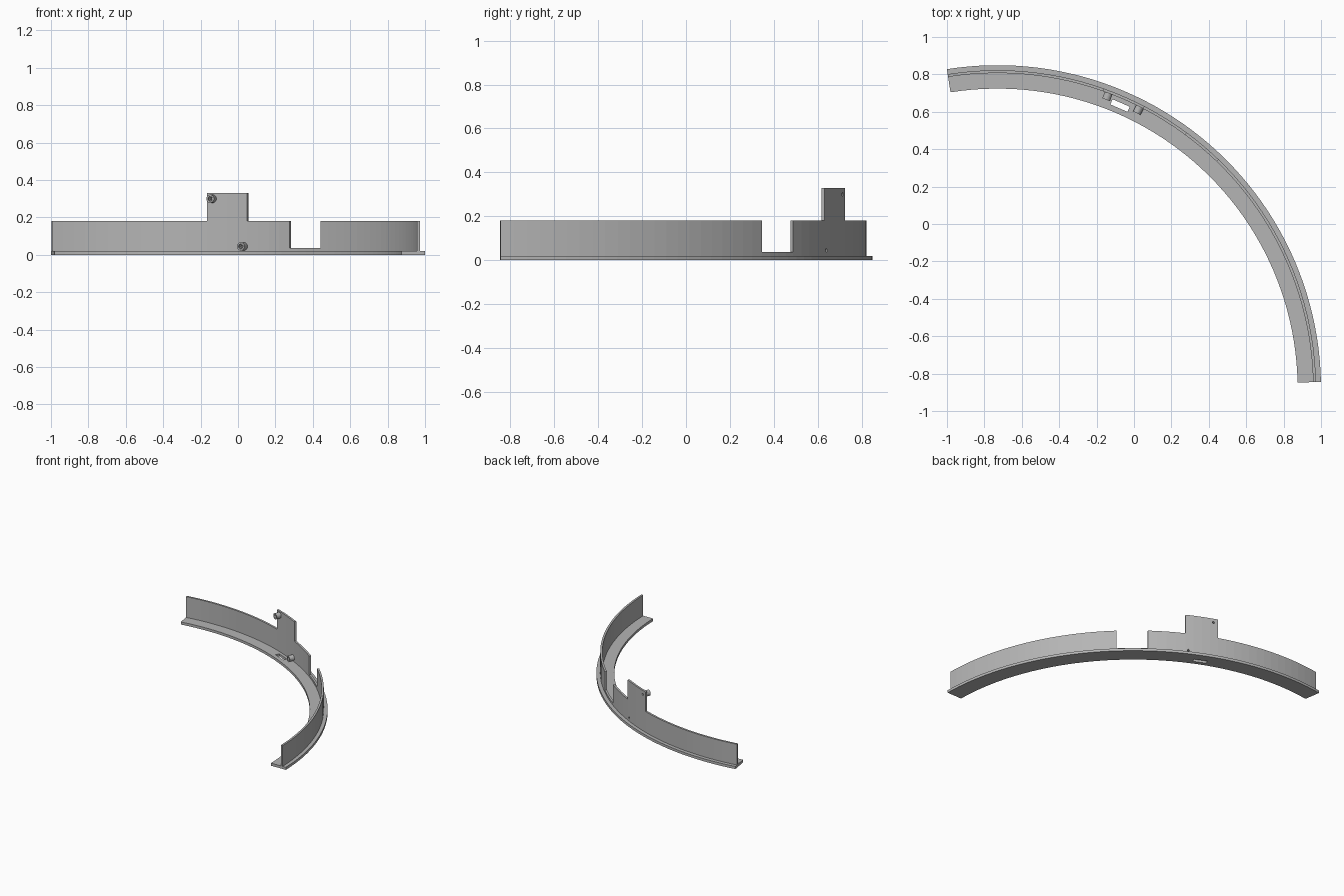
import bpy, bmesh
from math import radians, cos, sin, pi
from mathutils import Matrix, Vector

cube = bpy.data.objects.get("Cube")
if cube:
    bpy.data.objects.remove(cube, do_unlink=True)

CX, CY = -0.73, -0.881            # centre of the arc
A0, A1 = 1.2, 99.0                # angular extent in degrees
R_IN, R_OUT = 1.605, 1.73         # flange radii
W_IN, W_OUT = 1.688, 1.703        # wall radii
NOTCH = (46.1, 53.5)
TAB = (62.5, 70.5)
BASE_Z, NOTCH_Z, WALL_Z, TAB_Z = 0.02, 0.037, 0.18, 0.33

grey = bpy.data.materials.new("plain grey")
grey.use_nodes = True
colour = (0.46, 0.46, 0.46, 1)
grey.diffuse_color = colour
grey.node_tree.nodes["Principled BSDF"].inputs["Base Color"].default_value = colour


def polar(r, a, z):
    return Vector((CX + r * cos(radians(a)), CY + r * sin(radians(a)), z))


def make(name, bm):
    bmesh.ops.remove_doubles(bm, verts=bm.verts, dist=1e-5)
    bmesh.ops.recalc_face_normals(bm, faces=bm.faces)
    mesh = bpy.data.meshes.new(name)
    bm.to_mesh(mesh)
    bm.free()
    mesh.materials.append(grey)
    obj = bpy.data.objects.new(name, mesh)
    bpy.context.collection.objects.link(obj)
    return obj


def arc_steps(stops, step=2.0):
    out = [stops[0]]
    for a, b in zip(stops, stops[1:]):
        n = max(1, round((b - a) / step))
        out += [a + (b - a) * (i + 1) / n for i in range(n)]
    return out


def thicken(bm, move):
    """Extrude the whole sheet and move the new side."""
    res = bmesh.ops.extrude_face_region(bm, geom=bm.faces[:], use_keep_orig=True)
    for v in res["geom"]:
        if isinstance(v, bmesh.types.BMVert):
            move(v)


def radial_frame(r, a, z):
    """Local z points to the arc centre, local x runs along the arc."""
    inward = Vector((-cos(radians(a)), -sin(radians(a)), 0))
    along = Vector((-sin(radians(a)), cos(radians(a)), 0))
    rot = Matrix((along, inward.cross(along), inward)).transposed()
    return Matrix.Translation(polar(r, a, z)) @ rot.to_4x4()


def cut(obj, cutter):
    cutter.hide_render = True
    mod = obj.modifiers.new("cut", "BOOLEAN")
    mod.object, mod.operation, mod.solver = cutter, "DIFFERENCE", "EXACT"
    graph = bpy.context.evaluated_depsgraph_get()
    mesh = bpy.data.meshes.new_from_object(obj.evaluated_get(graph))
    obj.modifiers.clear()
    obj.data = mesh
    bpy.data.objects.remove(cutter, do_unlink=True)


# Flat curved flange
bm = bmesh.new()
steps = arc_steps([A0, A1])
for a, b in zip(steps, steps[1:]):
    bm.faces.new([bm.verts.new(polar(r, t, 0)) for r, t in
                  ((R_IN, a), (R_OUT, a), (R_OUT, b), (R_IN, b))])
bmesh.ops.remove_doubles(bm, verts=bm.verts, dist=1e-5)


def lift(v):
    v.co.z = BASE_Z


thicken(bm, lift)
flange = make("flange", bm)

# Upright wall with a notch and a raised tab
bm = bmesh.new()
steps = arc_steps([A0, *NOTCH, *TAB, A1])
levels = [BASE_Z, NOTCH_Z, WALL_Z, TAB_Z]
for a, b in zip(steps, steps[1:]):
    mid = (a + b) / 2
    top = WALL_Z
    if NOTCH[0] < mid < NOTCH[1]:
        top = NOTCH_Z
    elif TAB[0] < mid < TAB[1]:
        top = TAB_Z
    for lo, hi in zip(levels, levels[1:]):
        if hi <= top:
            bm.faces.new([bm.verts.new(polar(W_IN, t, z)) for t, z in
                          ((a, lo), (b, lo), (b, hi), (a, hi))])
bmesh.ops.remove_doubles(bm, verts=bm.verts, dist=1e-5)


def push_out(v):
    k = W_OUT / W_IN
    v.co.x = CX + (v.co.x - CX) * k
    v.co.y = CY + (v.co.y - CY) * k


thicken(bm, push_out)
wall = make("wall", bm)

# Rectangular slot through the flange
bm = bmesh.new()
bmesh.ops.create_cube(bm, size=1, matrix=radial_frame(1.65, 66.6, 0.01)
                      @ Matrix.Diagonal((0.1, 0.1, 0.03, 1)))
cut(flange, make("slot_cutter", bm))

# Screw bosses on the inner face, each with a counterbored hole through the wall
profile = [(0.008, 0), (0.022, 0), (0.022, 0.037), (0.013, 0.037), (0.013, 0.022), (0.008, 0.022)]
for name, angle, z in (("upper_boss", 69.4, 0.30), ("lower_boss", 63.2, 0.045)):
    frame = radial_frame(W_IN, angle, z)
    bm = bmesh.new()
    bmesh.ops.create_cone(bm, cap_ends=True, segments=24, radius1=0.008,
                          radius2=0.008, depth=0.1, matrix=frame)
    cut(wall, make("hole_cutter", bm))

    bm = bmesh.new()
    ring = [bm.verts.new((r, 0, h)) for r, h in profile]
    edges = [bm.edges.new((ring[i - 1], ring[i])) for i in range(len(ring))]
    bmesh.ops.spin(bm, geom=ring + edges, cent=(0, 0, 0), axis=(0, 0, 1),
                   angle=2 * pi, steps=24)
    bm.transform(frame)
    make(name, bm)
